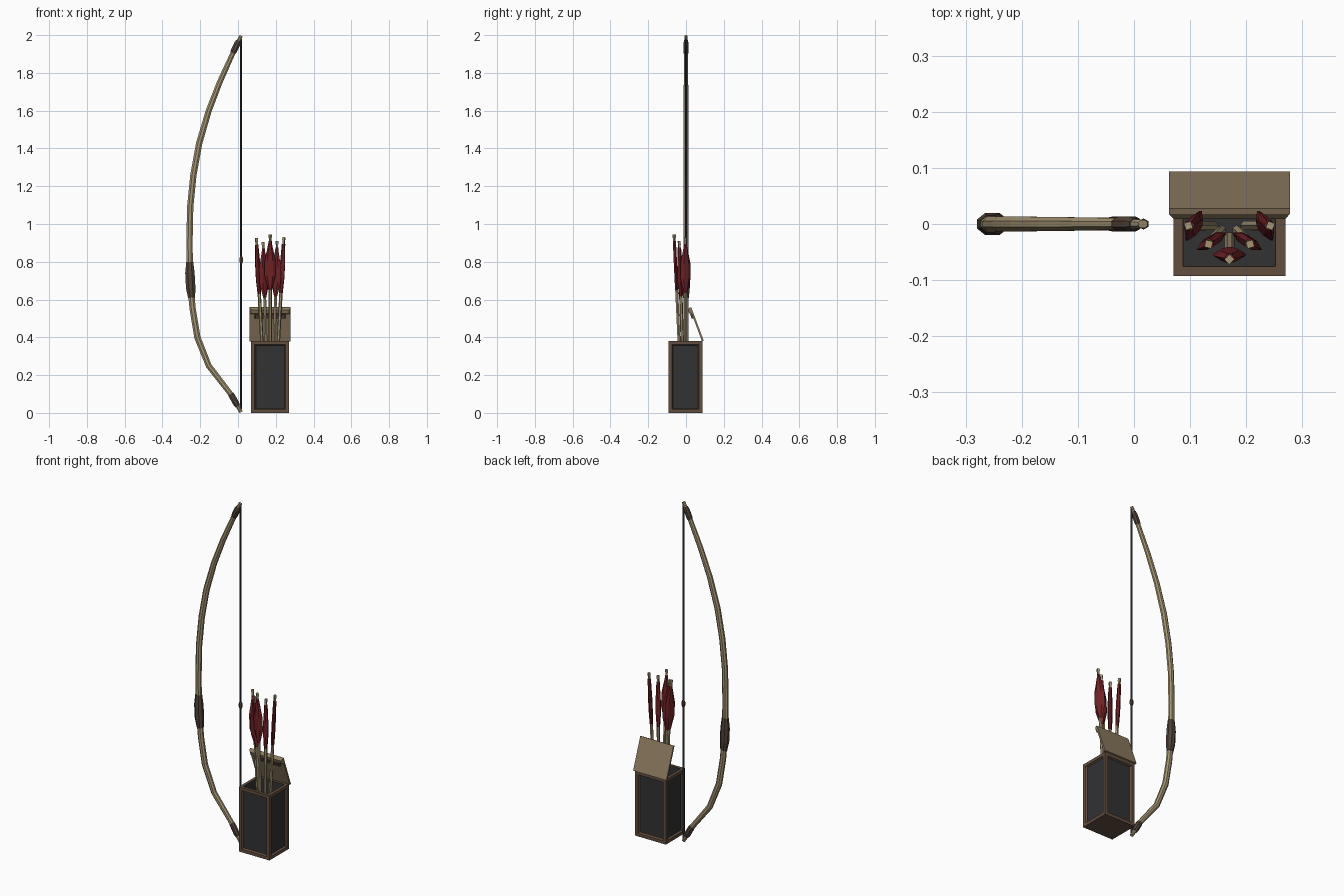
import bpy, bmesh
from math import sin, cos, tau, radians
from mathutils import Vector

cube = bpy.data.objects.get("Cube")
if cube:
    bpy.data.objects.remove(cube, do_unlink=True)


def material(name, rgb):
    """Flat material from 0-255 display values, converted to linear."""
    lin = [((c / 255 + 0.055) / 1.055) ** 2.4 for c in rgb]
    m = bpy.data.materials.new(name)
    m.use_nodes = True
    m.diffuse_color = (*lin, 1)
    m.node_tree.nodes["Principled BSDF"].inputs["Base Color"].default_value = (*lin, 1)
    return m


WOOD = material("pale wood", (166, 150, 116))
LID = material("tan leather", (140, 122, 95))
FRAME = material("brown leather", (98, 78, 63))
WRAP = material("dark brown wrap", (82, 67, 57))
PANEL = material("charcoal panel", (50, 50, 52))
RED = material("red feather", (112, 34, 38))
STRING = material("dark string", (48, 51, 59))


def finish(name, bm, *mats):
    bmesh.ops.recalc_face_normals(bm, faces=bm.faces)
    mesh = bpy.data.meshes.new(name)
    bm.to_mesh(mesh)
    bm.free()
    for m in mats:
        mesh.materials.append(m)
    ob = bpy.data.objects.new(name, mesh)
    bpy.context.collection.objects.link(ob)
    return ob


def sweep(name, stations, sides, ref, mat):
    """Faceted tube through (point, half size across, half size along ref)."""
    bm = bmesh.new()
    rings = []
    last = len(stations) - 1
    for i, (p, across, along) in enumerate(stations):
        tangent = (stations[min(i + 1, last)][0] - stations[max(i - 1, 0)][0]).normalized()
        n = tangent.cross(ref).normalized()
        b = n.cross(tangent)
        off = 0.5 if sides == 8 else 0
        angles = [tau * (k + off) / sides for k in range(sides)]
        rings.append([bm.verts.new(p + n * across * sin(a) + b * along * cos(a)) for a in angles])
    for r, s in zip(rings, rings[1:]):
        for k in range(sides):
            j = (k + 1) % sides
            bm.faces.new((r[k], r[j], s[j], s[k]))
    bm.faces.new(rings[0])
    bm.faces.new(rings[-1])
    return finish(name, bm, mat)


# Bow limbs: centre line as (x, z, half thickness)
Y = Vector((0, 1, 0))
limb = [(0.016, 0.004, 0.010), (-0.035, 0.095, 0.015), (-0.155, 0.25, 0.017),
        (-0.215, 0.40, 0.018), (-0.24, 0.55, 0.018), (-0.254, 0.70, 0.018),
        (-0.257, 0.90, 0.018), (-0.253, 1.09, 0.018), (-0.236, 1.26, 0.018),
        (-0.205, 1.43, 0.018), (-0.155, 1.60, 0.017), (-0.097, 1.75, 0.016),
        (-0.018, 1.925, 0.014), (0.016, 1.996, 0.010)]
sweep("bow_limbs", [(Vector((x, 0, z)), r, r * 0.8) for x, z, r in limb], 8, Y, WOOD)


def on_bow(z):
    """Point on the bow centre line at height z."""
    for (x0, z0, _), (x1, z1, _) in zip(limb, limb[1:]):
        if z0 <= z <= z1:
            return Vector((x0 + (x1 - x0) * (z - z0) / (z1 - z0), 0, z))


# Wrapped grip and wrapped limb ends
def wrap(name, rows):
    sweep(name, [(on_bow(z), r, r * 0.8) for z, r in rows], 8, Y, WRAP)


wrap("grip", [(0.61, 0.02), (0.66, 0.027), (0.74, 0.027), (0.80, 0.02)])
wrap("lower_limb_wrap", [(0.035, 0.014), (0.05, 0.018), (0.085, 0.018), (0.10, 0.017)])
wrap("upper_limb_wrap", [(1.905, 0.016), (1.92, 0.018), (1.955, 0.018), (1.97, 0.014)])

# String with nocking point
SX = 0.017
sweep("bow_string", [(Vector((SX, 0, z)), 0.006, 0.006) for z in (0.02, 1.98)], 6, Y, STRING)
sweep("nocking_point", [(Vector((SX, 0, z)), r, r) for z, r in
                        ((0.79, 0.006), (0.80, 0.010), (0.82, 0.010), (0.83, 0.006))], 6, Y, WRAP)

# Quiver: box with recessed side panels and an open top
CX = 0.17
bm = bmesh.new()
bmesh.ops.create_cube(bm, size=1)
for v in bm.verts:
    v.co = Vector((CX + v.co.x * 0.2, -0.003 + v.co.y * 0.18, (v.co.z + 0.5) * 0.38))
sides = [f for f in bm.faces if abs(f.normal.z) < 0.5]
top = [f for f in bm.faces if f.normal.z > 0.5]
bmesh.ops.inset_individual(bm, faces=sides, thickness=0.026, depth=0)
bmesh.ops.inset_individual(bm, faces=sides, thickness=0.008, depth=-0.010)
bmesh.ops.inset_individual(bm, faces=top, thickness=0.025, depth=0)
lining = bmesh.ops.inset_individual(bm, faces=top, thickness=0.001, depth=-0.33)["faces"]
for f in sides + top + lining:
    f.material_index = 1
finish("quiver_body", bm, FRAME, PANEL)

# Open lid, leaning forward from the back rim
HINGE = Vector((CX, 0.094, 0.382))
UP = Vector((0, -0.35, 0.937)).normalized()
IN = Vector((0, -UP.z, UP.y))


def lid_block(name, outer, inner, mat):
    """Tapered block on the lid; each end is (depth, half width, low, high)."""
    bm = bmesh.new()
    loops = []
    for v, w, lo, hi in (outer, inner):
        loops.append([bm.verts.new(HINGE + UP * u + IN * v + Vector((x, 0, 0)))
                      for x, u in ((-w, lo), (w, lo), (w, hi), (-w, hi))])
    for k in range(4):
        j = (k + 1) % 4
        bm.faces.new((loops[0][k], loops[0][j], loops[1][j], loops[1][k]))
    for loop in loops:
        bm.faces.new(loop)
    finish(name, bm, mat)


lid_block("quiver_lid", (0, 0.108, 0, 0.19), (0.010, 0.108, 0, 0.19), LID)
lid_block("lid_lip", (0.010, 0.108, 0.155, 0.19), (0.022, 0.100, 0.162, 0.183), LID)
lid_block("lid_strap", (0.010, 0.082, 0.13, 0.157), (0.019, 0.078, 0.133, 0.155), WRAP)


# Arrows, fanning outwards from the bottom of the quiver
def arrow(name, rim, tip, turn):
    low = tip + (rim - tip) * (tip.z - 0.08) / (tip.z - rim.z)
    axis = (tip - low).normalized()
    ref = Vector((cos(turn), sin(turn), 0))

    def rows(data):
        return [(tip - axis * d, t, w) for d, w, t in data]

    length = (tip - low).length
    sweep(name + "_shaft", rows([(length, 0.009, 0.009), (0.04, 0.009, 0.009)]), 6, ref, WOOD)
    sweep(name + "_nock", rows([(0.045, 0.007, 0.007), (0.02, 0.007, 0.007),
                                (0.015, 0.009, 0.009), (0, 0.009, 0.009)]), 4, ref, WOOD)
    sweep(name + "_vane", rows([(0.295, 0.009, 0.0095), (0.22, 0.029, 0.010),
                                (0.14, 0.029, 0.010), (0.05, 0.010, 0.0095),
                                (0.035, 0.009, 0.0095)]), 6, ref, RED)


arrow("middle_arrow", Vector((CX, -0.037, 0.38)), Vector((CX, -0.063, 0.945)), 0)
for label, s, dz in (("right", -1, 0), ("left", 1, 0.005)):
    arrow(label + "_inner_arrow", Vector((CX + s * 0.022, -0.02, 0.38)),
          Vector((CX + s * 0.037, -0.036, 0.905 + dz)), -s * radians(30))
    arrow(label + "_outer_arrow", Vector((CX + s * 0.044, -0.003, 0.38)),
          Vector((CX + s * 0.073, -0.003, 0.925 + dz)), -s * radians(65))
